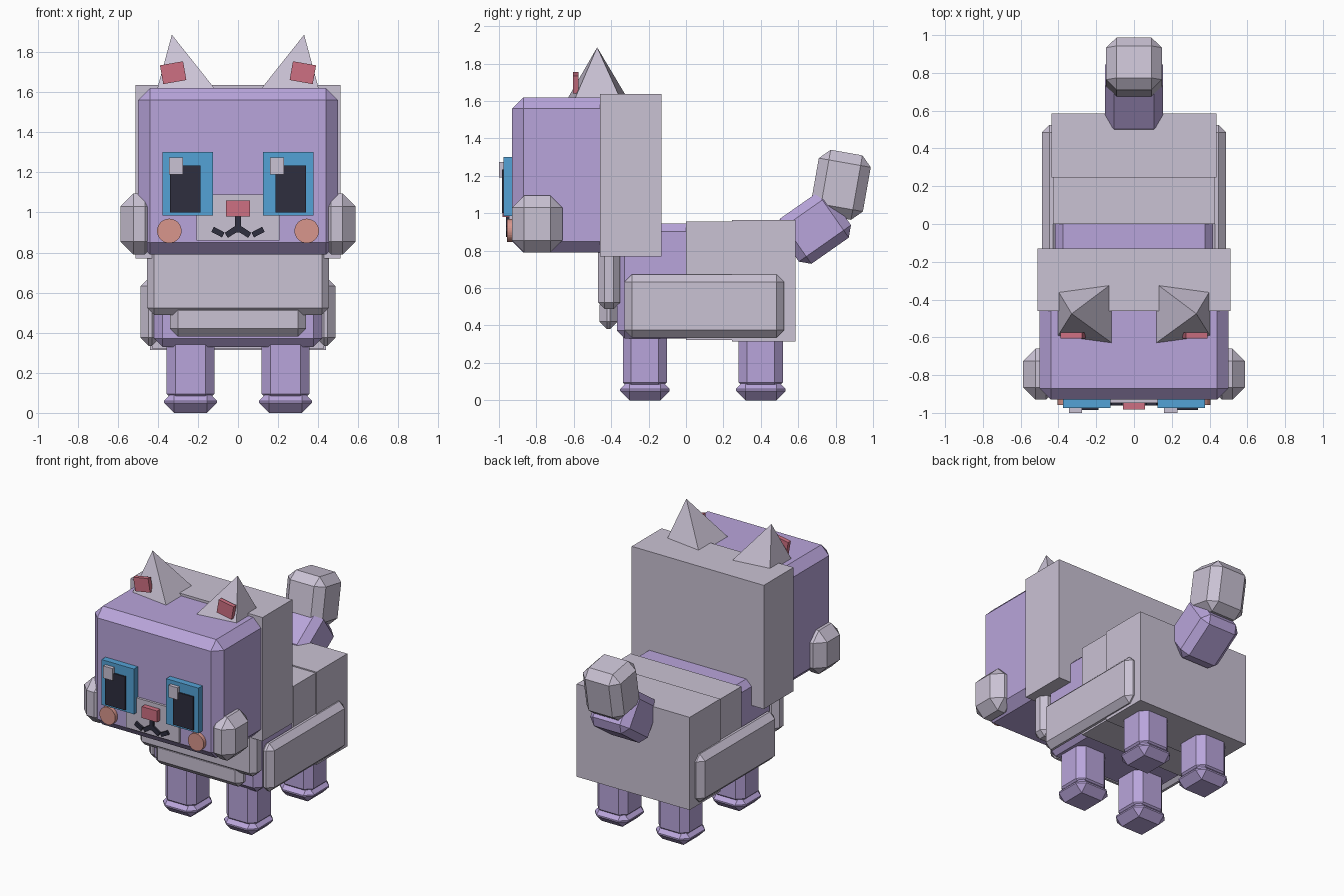
import bpy, bmesh
from math import radians
from mathutils import Vector

default = bpy.data.objects.get("Cube")
if default:
    bpy.data.objects.remove(default, do_unlink=True)


def make_material(name, rgb):
    linear = [(c / 255 / 12.92) if c < 11 else ((c / 255 + 0.055) / 1.055) ** 2.4 for c in rgb]
    mat = bpy.data.materials.new(name)
    mat.use_nodes = True
    mat.diffuse_color = (*linear, 1)
    mat.node_tree.nodes["Principled BSDF"].inputs["Base Color"].default_value = (*linear, 1)
    return mat


purple = make_material("lavender", (185, 165, 219))
grey = make_material("pale grey", (202, 194, 212))
blue = make_material("eye blue", (84, 162, 214))
black = make_material("dark navy", (46, 46, 62))
red = make_material("rose red", (206, 112, 130))
peach = make_material("blush peach", (216, 150, 140))


def finish(name, bm, mat):
    mesh = bpy.data.meshes.new(name)
    bmesh.ops.recalc_face_normals(bm, faces=bm.faces)
    bm.to_mesh(mesh)
    bm.free()
    mesh.materials.append(mat)
    obj = bpy.data.objects.new(name, mesh)
    bpy.context.scene.collection.objects.link(obj)
    return obj


def box(name, mat, x, y, z, chamfer=0, rot=(0, 0, 0)):
    """Box from (low, high) ranges, optionally chamfered and turned about its centre."""
    bm = bmesh.new()
    bmesh.ops.create_cube(bm, size=1)
    bmesh.ops.scale(bm, vec=[r[1] - r[0] for r in (x, y, z)], verts=bm.verts)
    obj = finish(name, bm, mat)
    obj.location = [(r[0] + r[1]) / 2 for r in (x, y, z)]
    obj.rotation_euler = [radians(a) for a in rot]
    if chamfer:
        mod = obj.modifiers.new("Chamfer", "BEVEL")
        mod.width = chamfer
        mod.segments = 1
        mod.limit_method = "NONE"
    return obj


def pair(name, mat, x, y, z, chamfer=0, turn=0):
    """The same box on both sides; x is given for the left (+x) side."""
    for side, s in (("left", 1), ("right", -1)):
        xs = sorted((s * x[0], s * x[1]))
        box(f"{side}_{name}", mat, xs, y, z, chamfer, (0, s * turn, 0))


# Head and hood
box("head", purple, (-0.5, 0.5), (-0.93, -0.3), (0.79, 1.62), 0.06)
box("hood", grey, (-0.512, 0.512), (-0.46, -0.13), (0.77, 1.637))
pair("cheek_tuft", grey, (0.40, 0.587), (-0.93, -0.66), (0.79, 1.095), 0.065)

# Ears: leaning four-sided pyramids with an inner plate
for side, s in (("left", 1), ("right", -1)):
    bm = bmesh.new()
    base = [bm.verts.new((s * px, py, 1.61)) for px, py in
            ((0.405, -0.35), (0.11, -0.31), (0.11, -0.635), (0.405, -0.595))]
    tip = bm.verts.new((s * 0.33, -0.475, 1.887))
    bm.faces.new(base)
    for i in range(4):
        bm.faces.new((base[i], base[(i + 1) % 4], tip))
    finish(f"{side}_ear", bm, grey)
pair("inner_ear", red, (0.265, 0.382), (-0.605, -0.575), (1.65, 1.745), turn=10)

# Eyes
pair("eye", blue, (0.125, 0.376), (-0.975, -0.92), (0.985, 1.302))
pair("pupil", black, (0.187, 0.34), (-0.985, -0.96), (1.0, 1.235))
for side, cx in (("left", 0.195), ("right", -0.31)):
    box(f"{side}_eye_glint", grey, (cx - 0.035, cx + 0.035), (-1.0, -0.96), (1.19, 1.275))

# Muzzle, nose and mouth
box("muzzle", grey, (-0.207, 0.207), (-0.947, -0.92), (0.86, 1.09))
box("nose", red, (-0.059, 0.059), (-0.982, -0.93), (0.98, 1.06))
box("mouth_stem", black, (-0.014, 0.014), (-0.962, -0.93), (0.9, 0.99))
pair("mouth_inner", black, (-0.006, 0.064), (-0.962, -0.93), (0.89, 0.92), turn=33)
pair("mouth_outer", black, (0.07, 0.13), (-0.962, -0.93), (0.888, 0.916), turn=-28)

# Blush discs
for side, s in (("left", 1), ("right", -1)):
    bm = bmesh.new()
    bmesh.ops.create_cone(bm, cap_ends=True, segments=32, radius1=0.061, radius2=0.061, depth=0.04)
    disc = finish(f"{side}_blush", bm, peach)
    disc.location = Vector((s * 0.343, -0.937, 0.908))
    disc.rotation_euler.x = radians(90)

# Body, hind coat and side panels
box("torso", purple, (-0.418, 0.418), (-0.37, 0.4), (0.33, 0.945), 0.042)
box("coat_middle", grey, (-0.43, 0.43), (0.0, 0.3), (0.322, 0.957))
box("coat_rear", grey, (-0.438, 0.438), (0.245, 0.585), (0.315, 0.965))
pair("side_panel", grey, (0.39, 0.487), (-0.33, 0.525), (0.335, 0.672), 0.04)

# Chest bib
box("bib_upper", grey, (-0.453, 0.453), (-0.47, -0.352), (0.488, 0.88), 0.035)
box("bib_lower", grey, (-0.34, 0.34), (-0.462, -0.365), (0.38, 0.55), 0.04)

# Legs and paws
for row, cy in (("front", -0.22), ("hind", 0.4)):
    pair(f"{row}_leg", purple, (0.117, 0.357), (cy - 0.118, cy + 0.118), (0.05, 0.42), 0.045)
    pair(f"{row}_paw", purple, (0.105, 0.369), (cy - 0.133, cy + 0.133), (0.0, 0.11), 0.05)

# Tail
box("tail_base", purple, (-0.153, 0.153), (0.516, 0.856), (0.773, 1.067), 0.048, (35, 0, 0))
box("tail_tip", grey, (-0.147, 0.147), (0.687, 0.969), (0.977, 1.327), 0.055, (-10, 0, 0))
